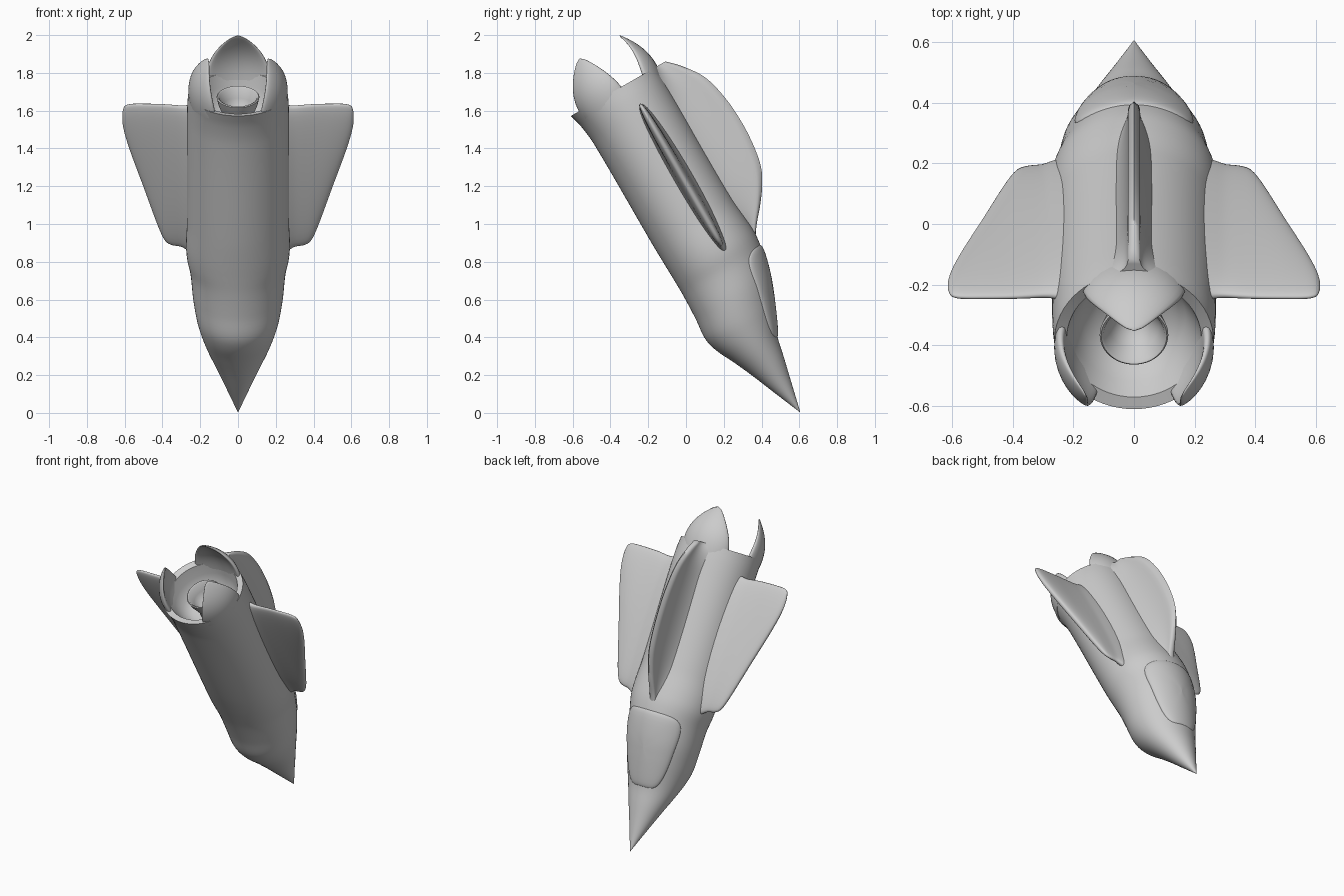
import bpy, bmesh
from math import sin, cos, pi, radians, sqrt

if "Cube" in bpy.data.objects:
    bpy.data.objects.remove(bpy.data.objects["Cube"])


def place(x, s, h):
    # x = span, s = distance toward the nose, h = height above the axis; craft is pitched 30 deg off vertical
    c, d = cos(radians(30)), 0.5
    return (x, d * s + c * h, 1 - c * s + d * h)


def loft(name, rings, closed=True, caps=True, sharp=40):
    """Skin a list of equal-length rings of (x, s, h) points."""
    bm = bmesh.new()
    rows = [[bm.verts.new(place(*p)) for p in r] for r in rings]
    n = len(rows[0])
    for a, b in zip(rows, rows[1:]):
        for i in range(n if closed else n - 1):
            j = (i + 1) % n
            bm.faces.new((a[i], a[j], b[j], b[i]))
    if caps and closed:
        bm.faces.new(rows[0])
        bm.faces.new(rows[-1])
    bmesh.ops.remove_doubles(bm, verts=bm.verts, dist=1e-5)
    bmesh.ops.recalc_face_normals(bm, faces=bm.faces)
    me = bpy.data.meshes.new(name)
    bm.to_mesh(me)
    bm.free()
    ob = bpy.data.objects.new(name, me)
    bpy.context.collection.objects.link(ob)
    bpy.context.view_layer.objects.active = ob
    bpy.ops.object.select_all(action='DESELECT')
    ob.select_set(True)
    bpy.ops.object.shade_smooth_by_angle(angle=radians(sharp))
    return ob


def interp(table, t):
    """Smooth interpolation through rows of (t, a, b, ...)."""
    t = min(max(t, table[0][0]), table[-1][0])
    k = 0
    while k < len(table) - 2 and t > table[k + 1][0]:
        k += 1
    p1, p2 = table[k], table[k + 1]
    p0, p3 = table[max(k - 1, 0)], table[min(k + 2, len(table) - 1)]
    w = p2[0] - p1[0]
    u = (t - p1[0]) / w
    out = []
    for i in range(1, len(p1)):
        m1 = (p2[i] - p0[i]) / (p2[0] - p0[0]) * w
        m2 = (p3[i] - p1[i]) / (p3[0] - p1[0]) * w
        out.append((2*u**3 - 3*u*u + 1) * p1[i] + (u**3 - 2*u*u + u) * m1
                   + (3*u*u - 2*u**3) * p2[i] + (u**3 - u*u) * m2)
    return out


# Fuselage stations: s, half width, top, bottom
HULL = [(-.80, .262, .278, -.242), (-.72, .268, .28, -.222), (-.6, .27, .28, -.21),
        (0, .27, .28, -.208), (.15, .275, .29, -.205), (.23, .27, .292, -.203),
        (.32, .252, .28, -.202), (.46, .238, .243, -.207), (.58, .217, .197, -.216),
        (.66, .195, .162, -.196), (.757, .162, .122, -.149), (.87, .117, .096, -.098),
        (.987, .07, .068, -.05), (1.165, .001, .026, .024)]


def hull_point(s, ang, off=0.0):
    w, top, bot = interp(HULL, s)
    c, r = (top + bot) / 2, (top - bot) / 2
    return ((w + off) * cos(ang), s, c + (r + off) * sin(ang))


N = 64
angles = [2 * pi * i / N for i in range(N)]


def round_ring(s, r, c=.02):
    return [(r * cos(a), s, c + r * sin(a)) for a in angles]


# Fuselage with hollow tail bowl
rings = [round_ring(s, r) for s, r in
         ((-.6, .002), (-.6, .06), (-.61, .12), (-.65, .17), (-.72, .2), (-.79, .222))]
rings += [[hull_point(-.80 + 1.965 * i / 90, a) for a in angles] for i in range(91)]
loft("fuselage", rings)

# Engine nozzle inside the tail bowl
loft("nozzle", [round_ring(s, r) for s, r in
     ((-.59, .075), (-.64, .075), (-.68, .088), (-.72, .103), (-.765, .113), (-.77, .108),
      (-.765, .1), (-.71, .082), (-.66, .05), (-.64, .002))])


# Tail petals curling inward
def petal(name, mid, half):
    rows = []
    for k in range(25):
        v = k / 24
        wid = radians(half) * max(1 - max(v, 0)**1.7, 0.0)**.62 + .004
        s = -.75 - .29 * v
        outer = .262 + .012 * sin(pi * v) - .085 * v**2.2
        thick = .05 * (1 - v)**.6 + .004
        row = []
        for i in range(32):
            t = 2 * pi * i / 32
            a = radians(mid) + wid * cos(t)
            r = outer - thick / 2 + thick / 2 * (abs(sin(t))**.7) * (1 if sin(t) > 0 else -1)
            row.append((r * cos(a), s, .02 + r * sin(a)))
        rows.append(row)
    loft(name, rows, sharp=60)


petal("tail_petal_top", 90, 44)
petal("tail_petal_right", -24, 36)
petal("tail_petal_left", 204, 36)

# Wings: span x, trailing s, leading s, half thickness
WING = [(.2, -.69, .25, .06), (.265, -.665, .222, .046), (.3, -.662, .2, .039), (.35, -.667, .19, .035),
        (.385, -.67, .165, .033), (.42, -.672, .085, .031), (.5, -.673, -.165, .027),
        (.56, -.672, -.35, .022), (.59, -.665, -.452, .017), (.605, -.65, -.515, .011),
        (.612, -.62, -.56, .004)]
for side, label in ((1, "right"), (-1, "left")):
    rows = []
    for k in range(41):
        x = .2 + .412 * (1 - (1 - k / 40)**1.5)
        te, le, th = interp(WING, x)
        row = []
        for i in range(48):
            t = 2 * pi * i / 48
            row.append((side * x, (te + le) / 2 + (le - te) / 2 * cos(t),
                        .107 + th * (abs(sin(t))**.8) * (1 if sin(t) > 0 else -1)))
        rows.append(row)
    loft("wing_" + label, rows, sharp=60)

# Dorsal fin with flared root: s, crest height
FIN = [(-.80, .335), (-.74, .395), (-.625, .474), (-.47, .514), (-.309, .525), (-.17, .516),
       (-.06, .494), (.03, .448), (.11, .39), (.19, .322), (.25, .28)]
rows = []
for k in range(51):
    s = -.80 + 1.05 * k / 50
    crest = interp(FIN, s)[0]
    base = .25
    flare = .05 + .05 * max(0, (-.55 - s) / .25)**2
    tip = .02
    right = []
    for i in range(15):
        f = i / 14
        w = tip + flare * (1 - f)**3
        if f > .8:
            w *= sqrt(max(1 - ((f - .8) / .2)**2, 0))
        right.append((w, s, base + (crest - base) * f))
    rows.append(right + [(-x, q, h) for x, q, h in reversed(right[:-1])])
loft("dorsal_fin", rows, sharp=60)

# Canopy: rounded panel raised off the hull
rows = []
for rho in (.001, .2, .4, .6, .75, .86, .92, .96, .985, 1):
    row = []
    for a in angles:
        ca, sa = cos(a), sin(a)
        k = rho / (abs(ca)**5 + abs(sa)**5)**.2
        u, v = ca * k, sa * k
        s = .525 + .235 * v
        half = radians(49 - 8 * v)
        row.append(hull_point(s, pi / 2 + half * u, .016 * (1 - rho**10)**.5 - .004))
    rows.append(row)
loft("canopy", rows, caps=False, sharp=60)
